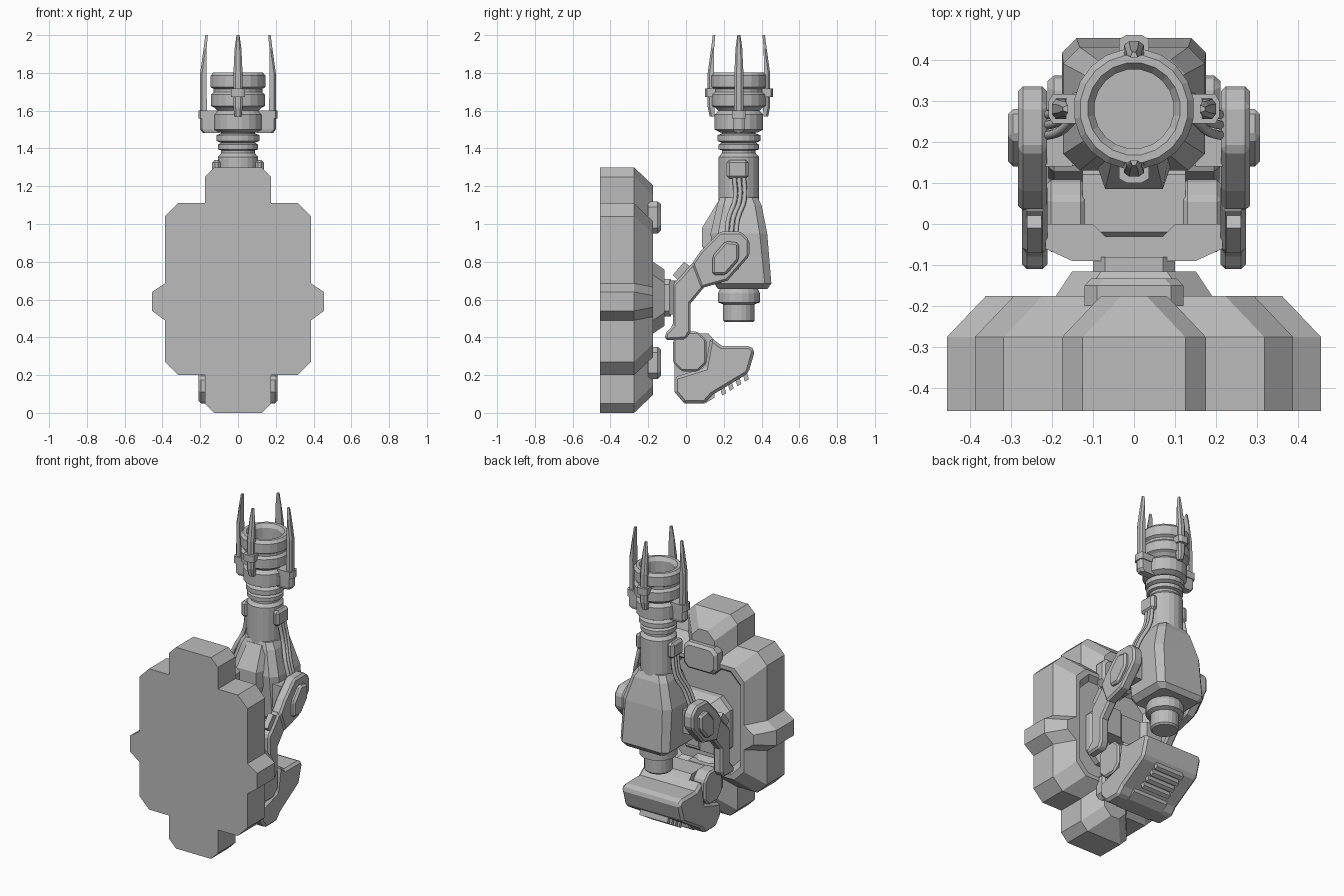
import bpy, bmesh, math
from mathutils import Vector

cube = bpy.data.objects.get("Cube")
if cube:
    bpy.data.objects.remove(cube, do_unlink=True)

grey = bpy.data.materials.new("plain_grey")
grey.use_nodes = True
GREY = (0.5, 0.5, 0.5, 1)
grey.diffuse_color = GREY
grey.node_tree.nodes["Principled BSDF"].inputs["Base Color"].default_value = GREY
AXIS = 0.28  # y of the wrist axis


def finish(name, bm, bevel=0):
    bmesh.ops.recalc_face_normals(bm, faces=bm.faces)
    mesh = bpy.data.meshes.new(name)
    bm.to_mesh(mesh)
    bm.free()
    mesh.materials.append(grey)
    ob = bpy.data.objects.new(name, mesh)
    bpy.context.collection.objects.link(ob)
    if bevel:
        mod = ob.modifiers.new("bevel", "BEVEL")
        mod.width = bevel
        mod.segments = 1
        mod.limit_method = "ANGLE"
        mod.angle_limit = math.radians(40)
    return ob


def loft(name, rings, bevel=0):
    """Skin a stack of equal-length point rings and cap both ends."""
    bm = bmesh.new()
    vs = [[bm.verts.new(p) for p in r] for r in rings]
    n = len(vs[0])
    for a, b in zip(vs, vs[1:]):
        for i in range(n):
            j = (i + 1) % n
            bm.faces.new((a[i], a[j], b[j], b[i]))
    bm.faces.new(vs[0])
    bm.faces.new(vs[-1])
    return finish(name, bm, bevel)


def octagon(hx, hz, ch):
    return [(hx - ch, hz), (hx, hz - ch), (hx, ch - hz), (hx - ch, -hz),
            (ch - hx, -hz), (-hx, ch - hz), (-hx, hz - ch), (ch - hx, hz)]


def slab(name, cx, cz, hx, hz, ch, steps):
    """Octagonal slab in depth; steps are (y, inset)."""
    loft(name, [[(cx + x, y, cz + z) for x, z in octagon(hx - i, hz - i, ch)]
                for y, i in steps])


def prism(name, prof, x0, x1, bevel=0):
    """Side profile (y, z) extruded along x."""
    return loft(name, [[(x, y, z) for y, z in prof] for x in (x0, x1)], bevel)


def box(name, x0, x1, y0, y1, z0, z1, bevel=0):
    return prism(name, [(y0, z0), (y1, z0), (y1, z1), (y0, z1)], x0, x1, bevel)


def lathe(name, prof, sides=20):
    """Turn an (r, z) profile about the wrist axis."""
    loft(name, [[(r * math.cos(t), AXIS + r * math.sin(t), z)
                 for t in (math.tau * (k + 0.5) / sides for k in range(sides))]
                for r, z in prof])


# Base shield: recessed main slab and four tabs
EDGE = [(-0.455, 0), (-0.275, 0), (-0.175, 0.095)]
slab("base_shield", 0, 0.655, 0.387, 0.455, 0.07,
     EDGE + [(-0.175, 0.12), (-0.21, 0.145)])
for s, end in ((1, "top"), (-1, "bottom")):
    slab(end + "_tab", 0, 0.65 + s * 0.43, 0.175, 0.22, 0.05, EDGE)
    slab(end + "_tab_block", 0, 0.65 + s * 0.385, 0.12, 0.085, 0.03,
         [(-0.2, 0), (-0.15, 0), (-0.133, 0.015)])
for s, side in ((1, "left"), (-1, "right")):
    loft(side + "_tab", [[(s * (0.455 - i), y, 0.64 - i * 0.2),
                          (s * (0.455 - i), y, 0.54 + i * 0.2),
                          (s * (0.38 - i), y, 0.485 + i * 0.2),
                          (s * (0.38 - i), y, 0.69 - i * 0.2)] for y, i in EDGE])

# Mount between shield and links
slab("mount_boss", 0, 0.61, 0.19, 0.19, 0.07,
     [(-0.22, 0), (-0.175, 0), (-0.115, 0.04)])
slab("mount_neck", 0, 0.61, 0.1, 0.1, 0.03, [(-0.12, 0), (-0.08, 0)])
yoke = [(0.15, -0.09), (0.215, -0.06), (0.215, 0), (0.1, 0), (0.07, -0.03),
        (-0.07, -0.03), (-0.1, 0), (-0.215, 0), (-0.215, -0.06), (-0.15, -0.09)]
loft("mount_yoke", [[(x, y, z) for x, y in yoke] for z in (0.52, 0.7)])

# Lower foot block
prism("foot_core", [(-0.06, 0.12), (-0.01, 0.05), (0.1, 0.05), (0.15, 0.08),
                    (0.17, 0.36), (0.12, 0.42), (-0.02, 0.42), (-0.06, 0.37)],
      -0.125, 0.125)
prism("foot_block", [(-0.06, 0.19), (-0.06, 0.11), (-0.01, 0.05), (0.1, 0.05),
                     (0.14, 0.095), (0.33, 0.21), (0.365, 0.33), (0.34, 0.355),
                     (0.19, 0.355), (0.13, 0.4), (0.1, 0.24)], -0.21, 0.21, 0.015)
for k in range(4):
    y, z = 0.18 + 0.04 * k, 0.112 + 0.0245 * k
    prism("foot_rib", [(y, z + 0.02), (y + 0.012, z - 0.02), (y + 0.033, z - 0.008),
                       (y + 0.022, z + 0.03)], -0.1, 0.1)

# Arm housing, lofted upward: (z, half width, front y, back y, corner)
sections = [(0.655, 0.14, 0.17, 0.43, 0.02), (0.685, 0.175, 0.15, 0.452, 0.035),
            (0.95, 0.172, 0.13, 0.43, 0.04), (1.1, 0.125, 0.165, 0.4, 0.035),
            (1.14, 0.1, 0.18, 0.38, 0.03)]
loft("arm_housing", [[(x, (f + b) / 2 + y, z)
                      for x, y in octagon(w, (b - f) / 2, c)]
                     for z, w, f, b, c in sections])
loft("housing_front_hump", [[(-w, y, z), (w, y, z), (w + 0.04, 0.2, z), (-w - 0.04, 0.2, z)]
                            for z, w, y in ((0.8, 0.06, 0.14), (0.88, 0.07, 0.085),
                                            (0.98, 0.07, 0.085), (1.12, 0.05, 0.17))])

# Turned parts on the wrist axis
lathe("tail_cap", [(0.075, 0.48), (0.085, 0.49), (0.085, 0.575), (0.112, 0.585),
                   (0.112, 0.635), (0.095, 0.67)])
lathe("wrist", [(0.108, 1.1), (0.108, 1.355), (0.09, 1.375), (0.09, 1.39),
                (0.108, 1.395), (0.108, 1.42), (0.092, 1.43), (0.115, 1.44),
                (0.115, 1.47), (0.09, 1.48), (0.09, 1.5)])
lathe("hand_barrel", [(0.1, 1.485), (0.13, 1.5), (0.13, 1.58), (0.11, 1.6),
                      (0.125, 1.615), (0.145, 1.625), (0.145, 1.685), (0.13, 1.7),
                      (0.13, 1.715), (0.147, 1.725), (0.147, 1.785), (0.132, 1.803),
                      (0.113, 1.803), (0.097, 1.78), (0.097, 1.7), (0.062, 1.7)])


def finger(name, angle, low, lug):
    """Tapered prong at an angle about the wrist axis."""
    c, s = math.cos(angle), math.sin(angle)

    def piece(part, rows):  # rows: z, inner r, outer r, half width
        loft(part, [[(c * r - s * w, AXIS + s * r + c * w, z)
                     for r, w in ((a, -h), (b - 0.01, -h), (b, -h * 0.5),
                                  (b, h * 0.5), (b - 0.01, h), (a, h))]
                    for z, a, b, h in rows])
    k = -0.035 if abs(s) > 0.5 else 0
    piece(name, [(low, 0.165 + k, 0.19 + k, 0.018), (low + 0.05, 0.163 + k, 0.2 + k, 0.025),
                 (1.8, 0.168 + k, 0.2 + k, 0.024), (1.93, 0.166 + k, 0.182 + k, 0.018),
                 (2.0, 0.16 + k, 0.173 + k, 0.008)])
    piece(name + "_clamp", [(lug - 0.022, 0.11, 0.208 + k * 0.8, 0.036),
                            (lug + 0.022, 0.11, 0.208 + k * 0.8, 0.036)])
    if not k:
        piece(name + "_foot", [(1.482, 0.1, 0.185, 0.025), (1.5, 0.1, 0.2, 0.03),
                               (1.56, 0.1, 0.2, 0.03)])


for k, side in enumerate(("left", "back", "right", "front")):
    finger(side + "_finger", k * math.pi / 2, 1.57 if k % 2 else 1.485,
           1.695 if k % 2 else 1.58)

# Mirrored side parts
upper = [(0.08, 0.66), (0.22, 0.7), (0.335, 0.83), (0.335, 0.915), (0.29, 0.96),
         (0.18, 0.96), (0.08, 0.86), (0.03, 0.79)]
lower = [(-0.11, 0.385), (0.0, 0.39), (0.025, 0.43), (0.025, 0.58), (0.1, 0.67),
         (0.08, 0.8), (0.04, 0.8), (-0.03, 0.72), (-0.07, 0.68), (-0.07, 0.46),
         (-0.11, 0.42)]
bolt = [(0.14, 0.73), (0.21, 0.73), (0.28, 0.81), (0.28, 0.9), (0.21, 0.91), (0.14, 0.83)]
for s, side in ((1, "left"), (-1, "right")):
    prism(side + "_upper_link", upper, s * 0.212, s * 0.282, 0.012)
    prism(side + "_lower_link", lower, s * 0.21, s * 0.272, 0.012)
    prism(side + "_elbow_bolt", bolt, s * 0.27, s * 0.306, 0.012)
    box(side + "_elbow_axle", s * 0.15, s * 0.22, 0.14, 0.28, 0.76, 0.91)
    prism(side + "_link_tab", [(-0.07, 0.73), (-0.04, 0.7), (0.03, 0.77), (-0.01, 0.8)],
          s * 0.225, s * 0.26)
    hub = [(0.02 + y, 0.325 + z) for y, z in octagon(0.088, 0.105, 0.045)]
    prism(side + "_foot_hub", hub, s * 0.12, s * 0.212, 0.01)
    box(side + "_wrist_box", s * 0.09, s * 0.137, 0.215, 0.33, 1.24, 1.34, 0.015)
    # Three hoses from wrist box to elbow
    for k in (-1, 0, 1):
        cu = bpy.data.curves.new(side + "_hose", "CURVE")
        cu.dimensions = "3D"
        cu.bevel_depth = 0.012
        cu.bevel_resolution = 1
        cu.resolution_u = 4
        cu.use_fill_caps = True
        path = [(0.115, 0.28, 1.26), (0.14, 0.285, 1.13), (0.18, 0.25, 1.03),
                (0.215, 0.24, 0.93)]
        sp = cu.splines.new("BEZIER")
        sp.bezier_points.add(len(path) - 1)
        for bp, (x, y, z) in zip(sp.bezier_points, path):
            bp.co = Vector((s * x, y + k * 0.025, z))
            bp.handle_left_type = bp.handle_right_type = "AUTO"
        cu.materials.append(grey)
        bpy.context.collection.objects.link(bpy.data.objects.new(side + "_hose", cu))
